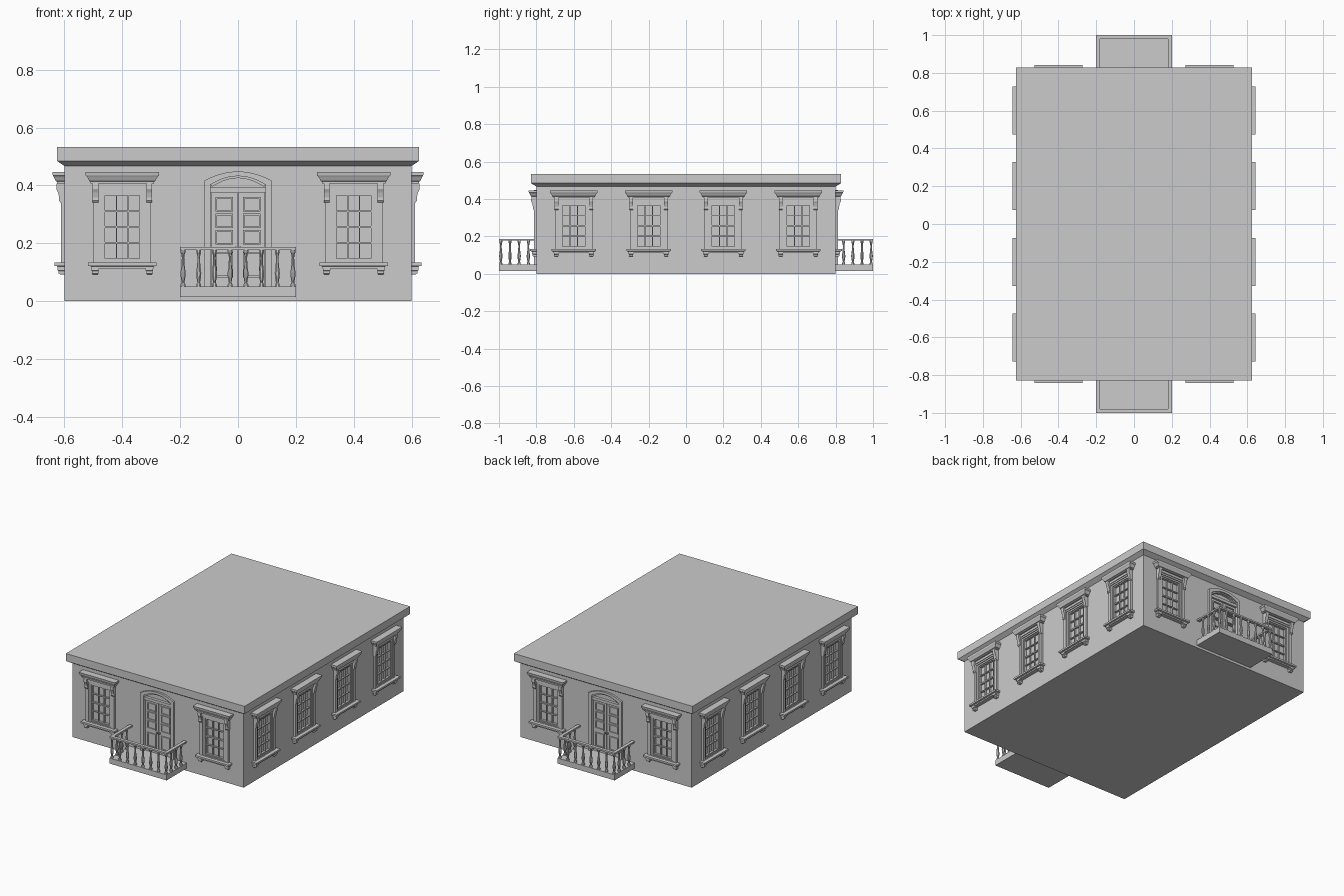
import bpy, bmesh
from math import sin, cos, pi
from mathutils import Matrix

if "Cube" in bpy.data.objects:
    bpy.data.objects.remove(bpy.data.objects["Cube"])


def bm_to_mesh(name, bm):
    bmesh.ops.recalc_face_normals(bm, faces=bm.faces[:])
    me = bpy.data.meshes.new(name)
    bm.to_mesh(me)
    bm.free()
    return me


def add(name, me, loc=(0, 0, 0), rot=0):
    ob = bpy.data.objects.new(name, me)
    ob.location = loc
    ob.rotation_euler.z = rot
    bpy.context.collection.objects.link(ob)
    return ob


def loft(bm, rings):
    """Skin a list of equal-length point rings and cap the ends."""
    vs = [[bm.verts.new(p) for p in r] for r in rings]
    n = len(vs[0])
    for a, b in zip(vs, vs[1:]):
        for i in range(n):
            bm.faces.new((a[i], a[(i + 1) % n], b[(i + 1) % n], b[i]))
    bm.faces.new(vs[0])
    bm.faces.new(vs[-1])


def box(bm, x0, x1, y0, y1, z0, z1):
    loft(bm, [[(x0, y0, z), (x1, y0, z), (x1, y1, z), (x0, y1, z)] for z in (z0, z1)])


def steps(bm, prof, cx=0):
    """Moulding with returns against the wall: (half width, depth, z)."""
    loft(bm, [[(cx - w, 0, z), (cx + w, 0, z), (cx + w, -d, z), (cx - w, -d, z)] for w, d, z in prof])


def prism(bm, pts, y0, y1):
    loft(bm, [[(x, y, z) for x, z in pts] for y in (y0, y1)])


def band(bm, outer, inner, y0, y1, closed=False):
    """Flat strip between two x-z paths, given thickness in y."""
    rings = [[(a[0], y0, a[1]), (a[0], y1, a[1]), (b[0], y1, b[1]), (b[0], y0, b[1])]
             for a, b in zip(outer, inner)]
    if not closed:
        return loft(bm, rings)
    vs = [[bm.verts.new(p) for p in r] for r in rings]
    for k in range(len(vs)):
        a, b = vs[k - 1], vs[k]
        for i in range(4):
            bm.faces.new((a[i], a[(i + 1) % 4], b[(i + 1) % 4], b[i]))


def rect(w, z0, z1, cx=0):
    return [(cx - w, z0), (cx + w, z0), (cx + w, z1), (cx - w, z1)]


def arc(w, z_side, z_top, n=12):
    return [(w * (2 * i / n - 1), z_side + (z_top - z_side) * (1 - (2 * i / n - 1) ** 2))
            for i in range(n + 1)]


# Placement of the windows and doors: wall location and rotation
windows = [((x * s, -0.8 * s, 0), 0 if s > 0 else pi) for s in (1, -1) for x in (-0.4, 0.4)]
windows += [((0.6 * s, y, 0), s * pi / 2) for s in (1, -1) for y in (-0.6, -0.2, 0.2, 0.6)]
doors = [((0, -0.8, 0), 0), ((0, 0.8, 0), pi)]
door_arch = [(-0.095, 0.05)] + arc(0.095, 0.402, 0.432) + [(0.095, 0.05)]

# Walls with shallow recesses for the openings
bm = bmesh.new()
box(bm, -0.6, 0.6, -0.8, 0.8, 0, 0.47)
walls = add("walls", bm_to_mesh("walls", bm))
bm = bmesh.new()
for places, shape in ((windows, rect(0.067, 0.14, 0.372)), (doors, door_arch)):
    for loc, rot in places:
        tmp = bmesh.new()
        prism(tmp, shape, -0.03, 0.012)
        tmp.transform(Matrix.Translation(loc) @ Matrix.Rotation(rot, 4, 'Z'))
        me = bm_to_mesh("tmp", tmp)
        bm.from_mesh(me)
        bpy.data.meshes.remove(me)
cutter = add("opening_cutter", bm_to_mesh("opening_cutter", bm))
cutter.hide_render = True
cutter.hide_set(True)
mod = walls.modifiers.new("openings", 'BOOLEAN')
mod.operation, mod.solver, mod.object = 'DIFFERENCE', 'EXACT', cutter

# Roof slab with sloped underside
bm = bmesh.new()
loft(bm, [[(-a, -b, z), (a, -b, z), (a, b, z), (-a, b, z)]
          for a, b, z in ((0.6, 0.8, 0.467), (0.626, 0.829, 0.485), (0.626, 0.829, 0.533))])
add("roof", bm_to_mesh("roof", bm))

parts = {}
# Window frame: stepped surround
bm = bmesh.new()
band(bm, rect(0.1, 0.13, 0.395), rect(0.08, 0.135, 0.382), -0.012, 0, True)
band(bm, rect(0.081, 0.134, 0.383), rect(0.067, 0.14, 0.372), -0.007, 0, True)
parts["window_frame"] = bm_to_mesh("window_frame", bm)

# Sash and glazing bars, three by four panes
bm = bmesh.new()
band(bm, rect(0.067, 0.14, 0.372), rect(0.06, 0.147, 0.365), -0.002, 0.012, True)
for x in (-0.02, 0.02):
    box(bm, x - 0.0025, x + 0.0025, 0.002, 0.012, 0.145, 0.367)
for i in (1, 2, 3):
    z, h = 0.147 + 0.218 * i / 4, 0.004 if i == 2 else 0.0025
    box(bm, -0.062, 0.062, 0.001, 0.012, z - h, z + h)
parts["window_sash"] = bm_to_mesh("window_sash", bm)

# Window cornice
bm = bmesh.new()
steps(bm, [(0.101, 0.016, 0.392), (0.101, 0.016, 0.407), (0.11, 0.026, 0.407), (0.11, 0.026, 0.413),
           (0.114, 0.03, 0.415), (0.122, 0.037, 0.43), (0.127, 0.04, 0.434), (0.127, 0.042, 0.446)])
parts["window_cornice"] = bm_to_mesh("window_cornice", bm)

# Scrolled brackets below the cornice
bm = bmesh.new()
scroll = [(0, 0.407), (0.027, 0.407), (0.028, 0.388), (0.022, 0.375), (0.018, 0.358), (0.019, 0.348),
          (0.014, 0.341), (0, 0.341)]
for s in (-1, 1):
    loft(bm, [[(s * 0.093 + e, -d, z) for d, z in scroll] for e in (-0.01, 0.01)])
parts["window_brackets"] = bm_to_mesh("window_brackets", bm)

# Window sill on two small feet
bm = bmesh.new()
steps(bm, [(0.108, 0.024, 0.112), (0.108, 0.024, 0.12), (0.119, 0.034, 0.122), (0.119, 0.034, 0.133)])
for s in (-1, 1):
    steps(bm, [(0.009, 0.014, 0.092), (0.011, 0.02, 0.096), (0.011, 0.02, 0.104), (0.013, 0.024, 0.106),
               (0.013, 0.024, 0.114)], s * 0.094)
parts["window_sill"] = bm_to_mesh("window_sill", bm)

for name, me in parts.items():
    for i, (loc, rot) in enumerate(windows):
        add(f"{name}_{i + 1}", me, loc, rot)

parts = {}
# Arched door surround and fanlight frame
bm = bmesh.new()
outer = [(-0.115, 0.05)] + arc(0.115, 0.417, 0.448) + [(0.115, 0.05)]
band(bm, outer, door_arch, -0.012, 0.002)
box(bm, -0.095, 0.095, -0.006, 0.012, 0.374, 0.392)
fan = arc(0.095, 0.402, 0.432)
band(bm, fan, [(x * 0.94, z - 0.007) for x, z in fan], -0.004, 0.012)
parts["door_surround"] = bm_to_mesh("door_surround", bm)

# Double door leaves with panels
bm = bmesh.new()
for s in (-1, 1):
    cx = s * 0.0475
    box(bm, cx - 0.046, cx + 0.046, 0.006, 0.012, 0.05, 0.374)
    for z0, z1 in ((0.082, 0.17), (0.195, 0.245), (0.252, 0.302), (0.309, 0.359)):
        band(bm, rect(0.031, z0, z1, cx), rect(0.025, z0 + 0.006, z1 - 0.006, cx), 0, 0.007, True)
    box(bm, s * 0.008 - 0.003, s * 0.008 + 0.003, -0.006, 0.008, 0.178, 0.188)
parts["door_leaves"] = bm_to_mesh("door_leaves", bm)

# Balcony floor
bm = bmesh.new()
box(bm, -0.2, 0.2, -0.2, 0, 0.015, 0.05)
parts["balcony_floor"] = bm_to_mesh("balcony_floor", bm)

# Handrail around three sides
bm = bmesh.new()
path = lambda w, d: [(-w, 0), (-w, -d), (w, -d), (w, 0)]
loft(bm, [[(a[0], a[1], 0.177), (a[0], a[1], 0.187), (b[0], b[1], 0.187), (b[0], b[1], 0.177)]
          for a, b in zip(path(0.2, 0.2), path(0.18, 0.18))])
parts["balcony_rail"] = bm_to_mesh("balcony_rail", bm)

# Turned balusters
bm = bmesh.new()
turned = [(0.009, 0.05), (0.009, 0.058), (0.005, 0.064), (0.009, 0.085), (0.0095, 0.098), (0.006, 0.125),
          (0.0045, 0.15), (0.0065, 0.163), (0.009, 0.168), (0.009, 0.178)]
spots = [(-0.19 + 0.38 * i / 7, -0.19) for i in range(8)]
spots += [(s * 0.19, -0.19 + 0.049 * i) for s in (-1, 1) for i in (1, 2, 3)]
for x, y in spots:
    loft(bm, [[(x + r * cos(k * pi / 4 + pi / 8), y + r * sin(k * pi / 4 + pi / 8), z) for k in range(8)]
              for r, z in turned])
parts["balcony_balusters"] = bm_to_mesh("balcony_balusters", bm)

for name, me in parts.items():
    for side, (loc, rot) in zip(("front", "back"), doors):
        add(f"{name}_{side}", me, loc, rot)
